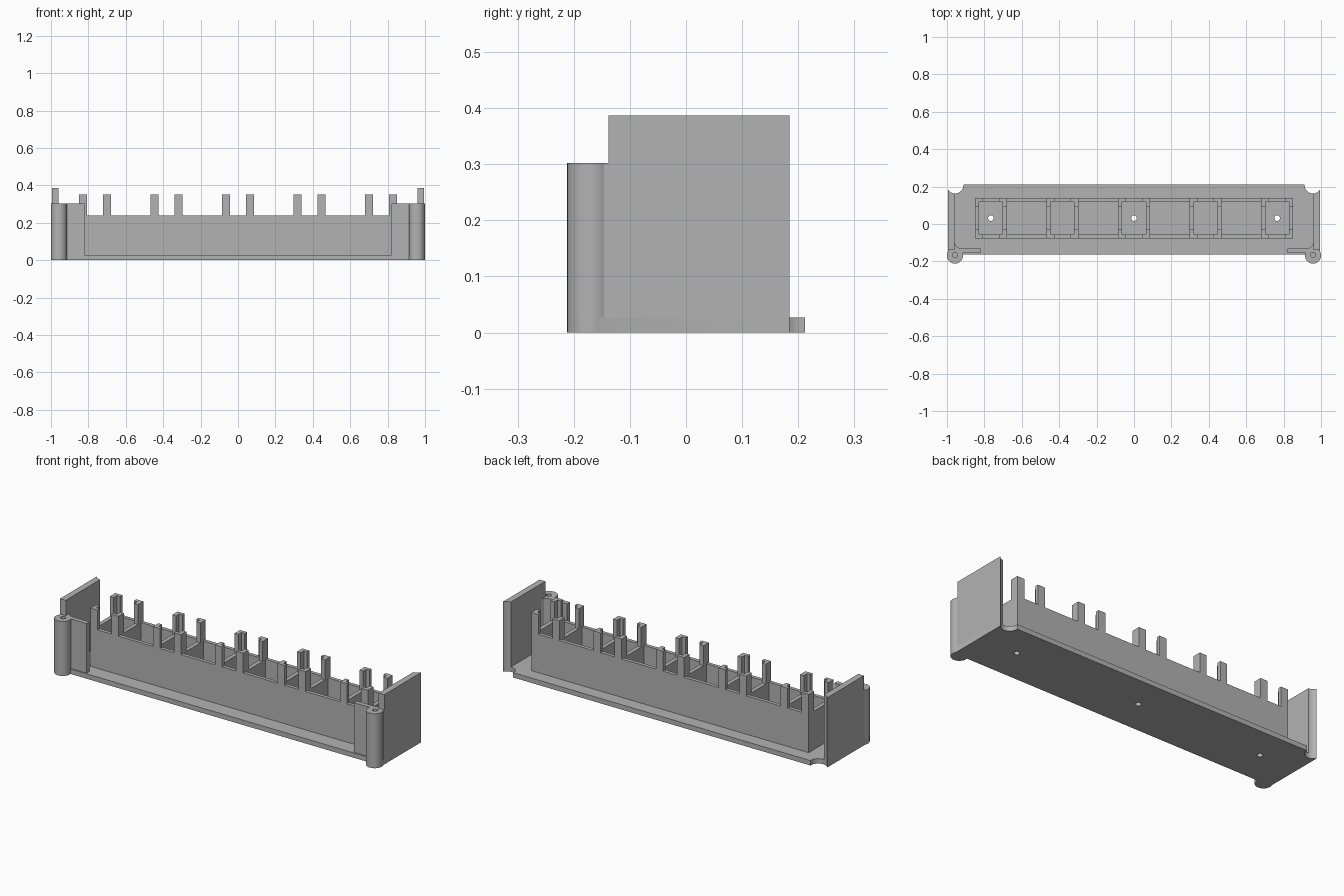
import bpy, bmesh, math

if "Cube" in bpy.data.objects:
    bpy.data.objects.remove(bpy.data.objects["Cube"])

grey = bpy.data.materials.new("matte grey")
grey.diffuse_color = (0.45, 0.45, 0.45, 1)
grey.use_nodes = True
grey.node_tree.nodes["Principled BSDF"].inputs["Base Color"].default_value = grey.diffuse_color

BASE_T, BOX_TOP, PRONG_TOP = 0.027, 0.24, 0.35
MOUNT_TOP, WALL_TOP = 0.302, 0.387
BOX_Y = (-0.077, 0.14)
MID_Y = sum(BOX_Y) / 2
CELLS = [-0.765, -0.3825, 0, 0.3825, 0.765]
CELL_OUT, CELL_IN = 0.086, 0.063


def arc(cx, cy, r, a0, a1, n=16):
    return [(cx + r * math.cos(math.radians(a0 + (a1 - a0) * i / n)),
             cy + r * math.sin(math.radians(a0 + (a1 - a0) * i / n))) for i in range(n + 1)]


def circle(cx, cy, r, n=32):
    return arc(cx, cy, r, 0, 360, n)[:-1]


def rect(x0, x1, y0, y1):
    return [(x0, y0), (x1, y0), (x1, y1), (x0, y1)]


def flip(pts, s):
    return [(x * s, y) for x, y in pts]


def prism(name, outlines, z0, z1):
    """Extrude one or more xy outlines from z0 to z1 as a single object."""
    bm = bmesh.new()
    for pts in outlines:
        face = bm.faces.new([bm.verts.new((x, y, z0)) for x, y in pts])
        ext = bmesh.ops.extrude_face_region(bm, geom=[face])
        bmesh.ops.translate(bm, vec=(0, 0, z1 - z0),
                            verts=[v for v in ext["geom"] if isinstance(v, bmesh.types.BMVert)])
    bmesh.ops.recalc_face_normals(bm, faces=bm.faces)
    me = bpy.data.meshes.new(name)
    bm.to_mesh(me)
    bm.free()
    me.materials.append(grey)
    ob = bpy.data.objects.new(name, me)
    bpy.context.collection.objects.link(ob)
    return ob


def select(ob):
    bpy.ops.object.select_all(action='DESELECT')
    ob.select_set(True)
    bpy.context.view_layer.objects.active = ob


def combine(ob, tool, op):
    """Apply a boolean and remove its tool."""
    mod = ob.modifiers.new("cut", 'BOOLEAN')
    mod.operation, mod.object, mod.solver = op, tool, 'EXACT'
    select(ob)
    bpy.ops.object.modifier_apply(modifier=mod.name)
    bpy.data.objects.remove(tool)


# Base plate: rounded front lugs, scooped back corners, three screw holes
half = arc(0.957, -0.169, 0.043, 170, 388) + arc(0.957, 0.208, 0.045, 328, 175)
half[0] = (half[0][0], -0.162)
half[-1] = (half[-1][0], 0.212)
base = prism("base_plate", [half + flip(half, -1)[::-1]], 0, BASE_T)
holes = prism("screw_holes", [circle(x, MID_Y, 0.015, 20) for x in CELLS[::2]], -0.1, 0.1)
combine(base, holes, 'DIFFERENCE')

# Central box: solid block with five cells and the four gaps between them hollowed out
box = prism("divided_box", [rect(CELLS[0] - CELL_OUT, CELLS[-1] + CELL_OUT, *BOX_Y)],
            BASE_T, BOX_TOP)
inner_y = (BOX_Y[0] + 0.02, BOX_Y[1] - 0.02)
pockets = [rect(x - CELL_IN, x + CELL_IN, *inner_y) for x in CELLS]
pockets += [rect(a + CELL_OUT, b - CELL_OUT, *inner_y) for a, b in zip(CELLS, CELLS[1:])]
combine(box, prism("pockets", pockets, 0, 0.5), 'DIFFERENCE')

# L-shaped prongs on the four corners of every cell
prongs = []
hy = (BOX_Y[1] - BOX_Y[0]) / 2
ell = [(CELL_OUT, hy), (0.043, hy), (0.043, hy - 0.02), (CELL_IN, hy - 0.02),
       (CELL_IN, hy - 0.047), (CELL_OUT, hy - 0.047)]
for cx in CELLS:
    for sx in (-1, 1):
        for sy in (-1, 1):
            prongs.append([(cx + sx * x, MID_Y + sy * y) for x, y in ell])
prism("cell_prongs", prongs, BOX_TOP, PRONG_TOP)

parts = [base]
for side, s in (("left", -1), ("right", 1)):
    # Tall end wall with a scooped rear edge
    wall = [(0.96, -0.138), (0.995, -0.138)] + arc(0.957, 0.208, 0.045, 328, 274, 10)
    prism(side + "_end_wall", [flip(wall, s)], BASE_T, WALL_TOP)

    # Front screw post joined to a short return wall
    post = prism(side + "_screw_post", [flip(circle(0.957, -0.169, 0.043), s)],
                 BASE_T, MOUNT_TOP)
    tab = [(0.995, -0.138), (0.995, -0.146), (0.957, -0.155), (0.82, -0.155), (0.82, -0.13),
           (0.92, -0.13), (0.938, -0.127), (0.953, -0.116), (0.96, -0.1),
           (0.965, -0.1), (0.965, -0.138)]
    combine(post, prism("return_wall", [flip(tab, s)], BASE_T, MOUNT_TOP), 'UNION')
    combine(post, prism("pilot_hole", [flip(circle(0.957, -0.165, 0.014, 20), s)],
                        0.12, 0.4), 'DIFFERENCE')

# Smooth only the curved surfaces
for ob in list(bpy.context.collection.objects):
    select(ob)
    bpy.ops.object.shade_smooth_by_angle(angle=math.radians(30))
